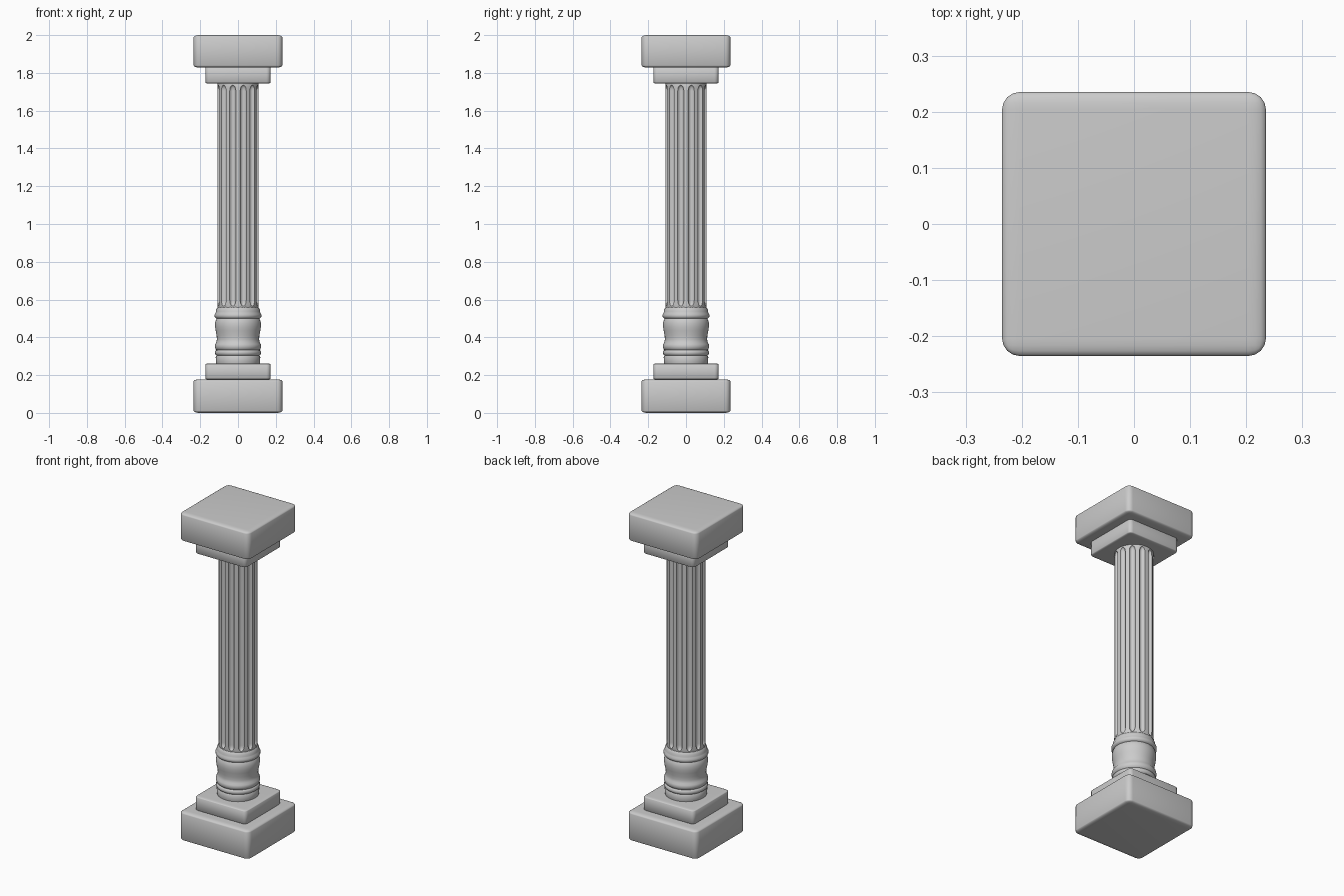
import bpy, bmesh
from math import sin, cos, pi, sqrt, radians

if "Cube" in bpy.data.objects:
    bpy.data.objects.remove(bpy.data.objects["Cube"])


def finish(bm, name, angle=35):
    bmesh.ops.recalc_face_normals(bm, faces=bm.faces)
    me = bpy.data.meshes.new(name)
    bm.to_mesh(me)
    bm.free()
    ob = bpy.data.objects.new(name, me)
    bpy.context.collection.objects.link(ob)
    bpy.ops.object.select_all(action='DESELECT')
    ob.select_set(True)
    bpy.context.view_layer.objects.active = ob
    bpy.ops.object.shade_smooth_by_angle(angle=radians(angle))
    return ob


def block(name, width, z0, z1):
    # rounded unit cube, then stretched so the rounding flattens vertically
    bm = bmesh.new()
    bmesh.ops.create_cube(bm, size=1)
    bmesh.ops.bevel(bm, geom=bm.edges[:], offset=0.065, segments=4,
                    profile=0.5, affect='EDGES')
    bmesh.ops.scale(bm, vec=(width, width, z1 - z0), verts=bm.verts)
    bmesh.ops.translate(bm, vec=(0, 0, (z0 + z1) / 2), verts=bm.verts)
    return finish(bm, name, 50)


def skin(name, rings, angle=35):
    # closed surface through a stack of point rings
    bm = bmesh.new()
    loops = [[bm.verts.new(p) for p in ring] for ring in rings]
    n = len(loops[0])
    for a, b in zip(loops, loops[1:]):
        for i in range(n):
            j = (i + 1) % n
            bm.faces.new((a[i], a[j], b[j], b[i]))
    bm.faces.new(loops[0][::-1])
    bm.faces.new(loops[-1])
    return finish(bm, name, angle)


# square slabs at foot and head
block("lower_plinth", 0.47, 0.0, 0.178)
block("upper_plinth", 0.345, 0.176, 0.262)
block("lower_capital", 0.345, 1.743, 1.832)
block("upper_capital", 0.47, 1.828, 2.0)

# turned base mouldings: (radius, height)
profile = [(0.114, 0.255), (0.117, 0.27), (0.118, 0.295), (0.113, 0.304),
           (0.119, 0.308), (0.122, 0.318), (0.119, 0.329), (0.114, 0.333),
           (0.119, 0.338), (0.123, 0.350), (0.121, 0.364), (0.114, 0.373),
           (0.112, 0.39), (0.113, 0.41), (0.118, 0.435), (0.121, 0.455),
           (0.121, 0.475), (0.117, 0.492), (0.113, 0.499), (0.119, 0.502),
           (0.124, 0.510), (0.124, 0.520), (0.119, 0.529), (0.117, 0.535),
           (0.116, 0.545), (0.110, 0.556), (0.105, 0.562)]
SIDES = 64
skin("turned_base", [[(r * cos(2 * pi * i / SIDES), r * sin(2 * pi * i / SIDES), z)
                      for i in range(SIDES)] for r, z in profile], 50)

# fluted shaft: twelve round grooves with arched ends
R, FLUTES, HALF, DEPTH = 0.108, 12, 0.155, 0.015
Z0, Z1, END = 0.565, 1.735, 0.03


def shaft_ring(z, open_amount):
    ring = []
    half = HALF * max(open_amount, 0.02)
    for k in range(FLUTES):
        mid = 2 * pi * (k + 0.5) / FLUTES
        for s in range(9):
            u = s / 4 - 1
            r = R - DEPTH * open_amount * sqrt(max(0, 1 - u * u))
            ring.append((r * cos(mid + u * half), r * sin(mid + u * half), z))
        a = mid + pi / FLUTES
        ring.append((R * cos(a), R * sin(a), z))
    return ring


steps = [i / 6 for i in range(7)]
arch = [(END * (1 - cos(t * pi / 2)), sin(t * pi / 2)) for t in steps]
rings = [shaft_ring(0.55, 0)]
rings += [shaft_ring(Z0 + d, w) for d, w in arch]
rings += [shaft_ring(Z1 - d, w) for d, w in reversed(arch)]
rings += [shaft_ring(1.75, 0)]
skin("fluted_shaft", rings)
